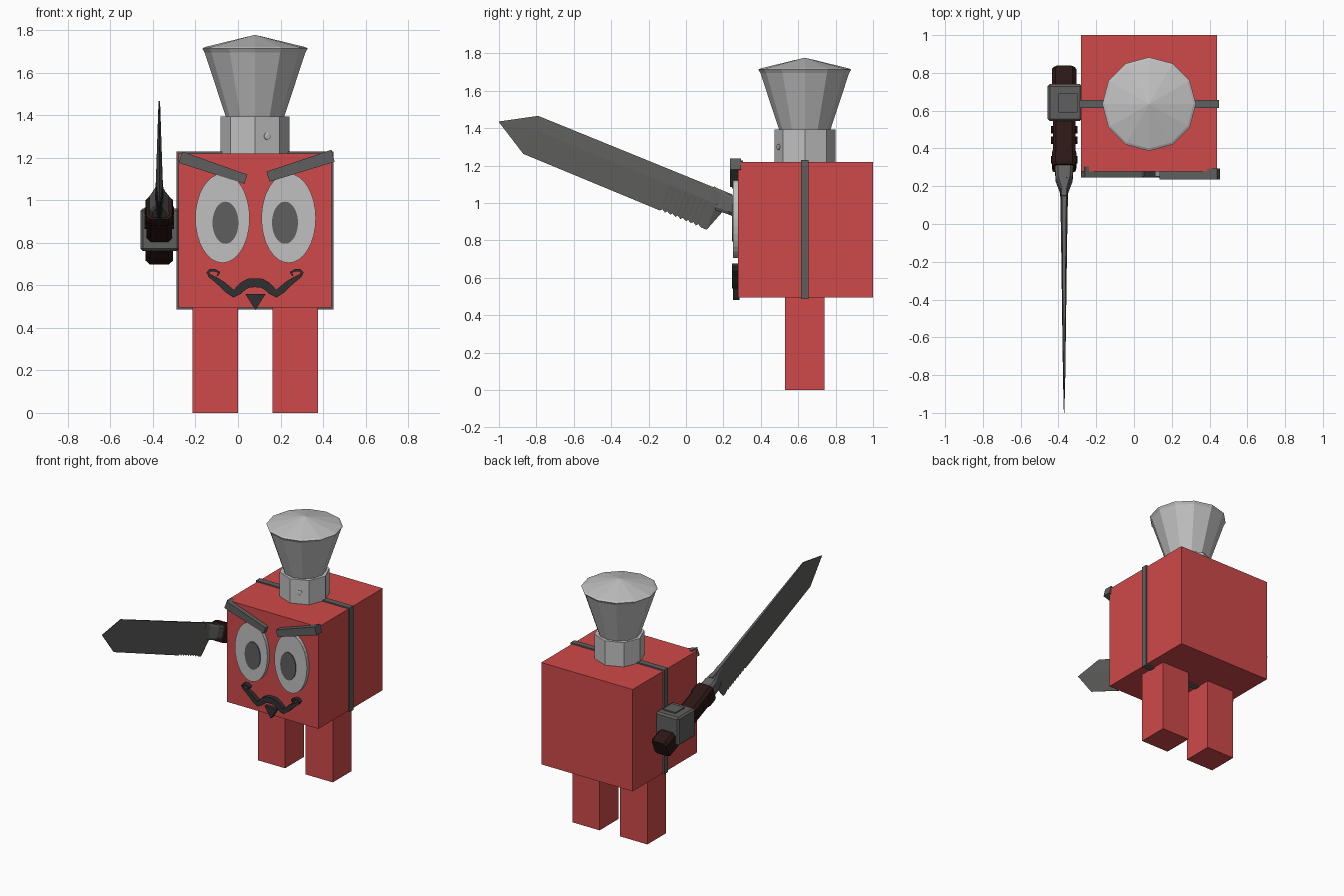
import bpy, bmesh, math
from mathutils import Vector

if "Cube" in bpy.data.objects:
    bpy.data.objects.remove(bpy.data.objects["Cube"])


def material(name, r, g, b):
    m = bpy.data.materials.new(name)
    m.diffuse_color = [((c / 255 + 0.055) / 1.055) ** 2.4 for c in (r, g, b)] + [1]
    m.use_nodes = True
    m.node_tree.nodes["Principled BSDF"].inputs["Base Color"].default_value = m.diffuse_color
    return m


RED = material("red", 207, 73, 73)
LIGHT = material("light grey", 192, 192, 192)
GREY = material("mid grey", 95, 95, 94)
BLACK = material("charcoal", 48, 48, 48)
BROWN = material("dark brown", 42, 23, 21)


def mesh(name, verts, faces, mat):
    bm = bmesh.new()
    vs = [bm.verts.new(v) for v in verts]
    for f in faces:
        bm.faces.new([vs[i] for i in f])
    bmesh.ops.recalc_face_normals(bm, faces=bm.faces)
    me = bpy.data.meshes.new(name)
    bm.to_mesh(me)
    bm.free()
    me.materials.append(mat)
    ob = bpy.data.objects.new(name, me)
    bpy.context.collection.objects.link(ob)
    return ob


def loft(name, rings, mat):
    """Skin closed rings of equal size and cap both ends."""
    n = len(rings[0])
    verts = [v for r in rings for v in r]
    faces = [list(range(n)), list(range(len(verts) - n, len(verts)))]
    for k in range(len(rings) - 1):
        for i in range(n):
            j = (i + 1) % n
            faces.append([k * n + i, k * n + j, (k + 1) * n + j, (k + 1) * n + i])
    return mesh(name, verts, faces, mat)


def box(name, x, y, z, mat, bevel=0):
    ring = lambda zz: [(x[0], y[0], zz), (x[1], y[0], zz), (x[1], y[1], zz), (x[0], y[1], zz)]
    ob = loft(name, [ring(z[0]), ring(z[1])], mat)
    if bevel:
        mod = ob.modifiers.new("bevel", "BEVEL")
        mod.width, mod.segments = bevel, 1
    return ob


def plate(name, pts, y_front, y_back, mat):
    """Extrude an (x, z) outline along y."""
    return loft(name, [[(x, y, z) for x, z in pts] for y in (y_front, y_back)], mat)


def ellipse(cx, cz, rx, rz, n=32):
    return [(cx + rx * math.cos(i * math.tau / n), cz + rz * math.sin(i * math.tau / n)) for i in range(n)]


def lathe(name, profile, n, mat, cx=0.08, cy=0.635):
    return loft(name, [[(cx + r * math.cos(i * math.tau / n), cy + r * math.sin(i * math.tau / n), z)
                        for i in range(n)] for r, z in profile], mat)


# body, legs and strap
box("body", (-0.28, 0.44), (0.277, 1.0), (0.495, 1.22), RED)
box("left_leg", (-0.214, 0.0), (0.53, 0.74), (0, 0.5), RED)
box("right_leg", (0.162, 0.376), (0.53, 0.74), (0, 0.5), RED)
box("strap", (-0.288, 0.449), (0.614, 0.656), (0.487, 1.229), GREY)

# hat
lathe("hat_band", [(0.163, 1.215), (0.163, 1.393)], 8, LIGHT)
lathe("hat_top", [(0.13, 1.37), (0.237, 1.695), (0.248, 1.713), (0.235, 1.72), (0.001, 1.777)], 12, LIGHT)
a = math.radians(22.5)
normal = Vector((math.sin(a), -math.cos(a), 0))
side = Vector((math.cos(a), math.sin(a), 0))
base = Vector((0.08, 0.635, 1.30))
loft("hat_button", [[base + normal * d + side * x + Vector((0, 0, z)) for x, z in ellipse(0, 0, r, r, 12)]
                    for d, r in ((0.14, 0.017), (0.156, 0.017), (0.159, 0.010))], LIGHT)

# eyes and pupils
for tag, ex, px in (("left", -0.073, -0.059), ("right", 0.238, 0.221)):
    plate(tag + "_eye", ellipse(ex, 0.915, 0.128, 0.21), 0.252, 0.28, LIGHT)
    plate(tag + "_pupil", ellipse(px, 0.894, 0.061, 0.099), 0.246, 0.254, GREY)

# eyebrows
plate("left_eyebrow", [(-0.26, 1.228), (0.044, 1.12), (0.03, 1.077), (-0.28, 1.176)], 0.245, 0.305, GREY)
plate("right_eyebrow", [(0.44, 1.237), (0.454, 1.18), (0.148, 1.087), (0.134, 1.134)], 0.235, 0.295, GREY)

# moustache: tapered ribbon along a half path, mirrored
path = [(0, .612, .042), (.03, .61, .042), (.055, .597, .04), (.078, .575, .038), (.1, .56, .036),
        (.128, .58, .034), (.155, .605, .03), (.185, .627, .024), (.213, .645, .016),
        (.222, .66, .013), (.212, .67, .013), (.19, .671, .012), (.168, .66, .011), (.178, .645, .008)]
for tag, s in (("left", -1), ("right", 1)):
    rings = []
    for i, (x, z, w) in enumerate(path):
        p, q = path[max(i - 1, 0)], path[min(i + 1, len(path) - 1)]
        t = Vector((q[0] - p[0], q[1] - p[1])).normalized()
        if i == 0:
            t = Vector((1, 0))
        nx, nz = -t.y * w / 2, t.x * w / 2
        rings.append([(0.08 + s * (x + k * nx), y, z + k * nz)
                      for k, y in ((1, 0.246), (-1, 0.246), (-1, 0.285), (1, 0.285))])
    loft(tag + "_moustache", rings, BLACK)
plate("goatee", [(0.034, 0.56), (0.13, 0.56), (0.082, 0.483)], 0.25, 0.285, BLACK)

# hand
box("hand", (-0.458, -0.275), (0.545, 0.74), (0.76, 0.962), GREY, 0.012)
box("thumb", (-0.40, -0.30), (0.59, 0.69), (0.955, 0.97), GREY)

# sword axis runs down and back through the hand
AX = -0.37
ORIGIN = Vector((AX, 0.22, 0.996))
ALONG = Vector((0, 0.926, -0.377))
UP = Vector((0, 0.377, 0.926))


def section(u, w, h, c=0.3):
    """Chamfered rectangle across the sword axis at distance u."""
    pts = [(1, 1 - c), (1 - c, 1), (c - 1, 1), (-1, 1 - c), (-1, c - 1), (c - 1, -1), (1 - c, -1), (1, c - 1)]
    return [ORIGIN + ALONG * u + Vector((x * w / 2, 0, 0)) + UP * (z * h / 2) for x, z in pts]


# handle with collars, pommel and rivets
loft("handle", [section(*s) for s in ((0.08, .12, .12), (0.1, .13, .13), (0.15, .13, .13), (0.17, .12, .11),
                                      (0.52, .12, .11), (0.55, .13, .13), (0.63, .13, .13), (0.645, .11, .11))], BROWN)
for i, u in enumerate((0.13, 0.24, 0.30)):
    c = ORIGIN + ALONG * u
    loft(f"rivet_{i}", [[(x, c.y + p, c.z + q) for p, q in ellipse(0, 0, 0.02, 0.02, 10)]
                        for x in (AX - 0.07, AX + 0.07)], BROWN)

# neck between handle and blade
loft("blade_neck", [section(*s) for s in ((-0.10, .035, .12), (-0.05, .04, .11), (0.02, .09, .10),
                                          (0.10, .10, .10))], GREY)

# blade: thick spine, sharp lower edge, fine serrations near the handle
stations = [((0.25, 1.045), (0.195, 0.953), 0.022), ((0.19, 1.07), (0.11, 0.857), 0.021)]
for i in range(17):
    f = i / 16
    y = 0.08 - 0.22 * f
    z = 0.857 + (0.11 - y) * 0.414 + (0.012 if i % 2 else 0)
    stations.append(((y + 0.08, 1.466 - (y + 0.87) * 0.407), (y, z), 0.02 - 0.004 * f))
stations += [((-0.79, 1.466), (-0.87, 1.263), 0.006), ((-1.0, 1.436), (-1.0, 1.432), 0.0015)]
rings = []
for top, bottom, t in stations:
    my, mz = [top[k] * 0.65 + bottom[k] * 0.35 for k in (0, 1)]
    rings.append([(AX - t * 0.6, *top), (AX + t * 0.6, *top), (AX + t, my, mz),
                  (AX + 0.001, *bottom), (AX - 0.001, *bottom), (AX - t, my, mz)])
loft("blade", rings, GREY)
